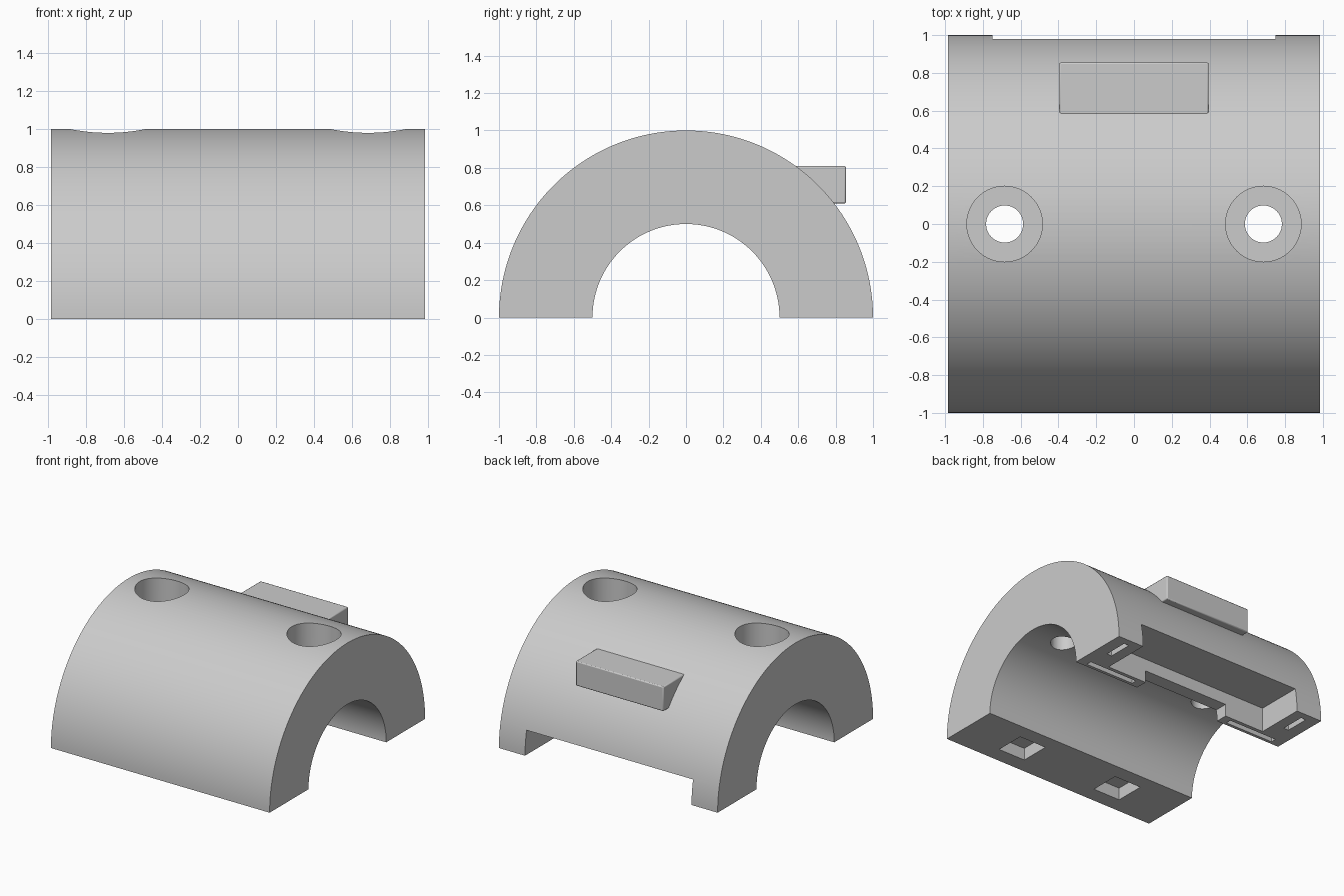
import bpy
import bmesh
import math

default = bpy.data.objects.get("Cube")
if default:
    bpy.data.objects.remove(default, do_unlink=True)

HALF_LEN, OUTER, INNER = 0.985, 1.0, 0.5
ARC_STEPS = 96

grey = bpy.data.materials.new("plain grey")
grey.use_nodes = True
grey.diffuse_color = (0.6, 0.6, 0.6, 1)
grey.node_tree.nodes["Principled BSDF"].inputs["Base Color"].default_value = (0.6, 0.6, 0.6, 1)


def add_object(name, bm):
    bmesh.ops.recalc_face_normals(bm, faces=bm.faces)
    mesh = bpy.data.meshes.new(name)
    bm.to_mesh(mesh)
    bm.free()
    mesh.materials.append(grey)
    obj = bpy.data.objects.new(name, mesh)
    bpy.context.collection.objects.link(obj)
    return obj


def box(name, xs, ys, zs):
    bm = bmesh.new()
    bmesh.ops.create_cube(bm, size=1)
    for v in bm.verts:
        v.co = [lo + (c + 0.5) * (hi - lo) for c, (lo, hi) in zip(v.co, (xs, ys, zs))]
    return add_object(name, bm)


def cylinder(name, radius, x, zs):
    bm = bmesh.new()
    bmesh.ops.create_cone(bm, cap_ends=True, segments=64, radius1=radius,
                          radius2=radius, depth=zs[1] - zs[0])
    bmesh.ops.translate(bm, verts=bm.verts, vec=(x, 0, sum(zs) / 2))
    return add_object(name, bm)


def activate(obj):
    bpy.ops.object.select_all(action='DESELECT')
    obj.select_set(True)
    bpy.context.view_layer.objects.active = obj


def cut(target, cutter):
    mod = target.modifiers.new("cut", 'BOOLEAN')
    mod.operation = 'DIFFERENCE'
    mod.solver = 'EXACT'
    mod.object = cutter
    activate(target)
    bpy.ops.object.modifier_apply(modifier=mod.name)
    bpy.data.objects.remove(cutter, do_unlink=True)


# Half ring body, extruded along x
bm = bmesh.new()
angles = [math.pi * i / ARC_STEPS for i in range(ARC_STEPS + 1)]
outline = [(OUTER, a) for a in angles] + [(INNER, a) for a in reversed(angles)]
verts = [bm.verts.new((-HALF_LEN, r * math.cos(a), r * math.sin(a))) for r, a in outline]
face = bm.faces.new(verts)
extruded = bmesh.ops.extrude_face_region(bm, geom=[face])
bmesh.ops.translate(bm, vec=(2 * HALF_LEN, 0, 0),
                    verts=[g for g in extruded["geom"] if isinstance(g, bmesh.types.BMVert)])
body = add_object("half_ring_body", bm)

# Wide recess under the rear foot, and the gap in its thin inner wall
cut(body, box("rear_recess", (-0.75, 0.75), (0.6, 1.2), (-0.2, 0.2)))
cut(body, box("wall_gap", (-0.39, 0.39), (0.4, 0.7), (-0.2, 0.1)))


def span(side, near, far):
    return sorted((side * near, side * far))


for side in (-1, 1):
    # Counterbored bolt holes
    cut(body, cylinder("counterbore", 0.2, side * 0.685, (0.7, 1.2)))
    cut(body, cylinder("bolt_hole", 0.098, side * 0.685, (0.3, 0.9)))
    # Square pockets under the front foot
    cut(body, box("pocket", span(side, 0.34, 0.585), (-0.87, -0.625), (-0.2, 0.1)))
    # Narrow slots under the rear foot
    cut(body, box("long_slot", span(side, 0.46, 0.9), (0.525, 0.57), (-0.2, 0.1)))
    cut(body, box("short_slot", span(side, 0.84, 0.885), (0.74, 0.94), (-0.2, 0.1)))

# Lug on the rear slope
lug = box("rear_lug", (-0.395, 0.395), (0.55, 0.855), (0.61, 0.81))
bevel = lug.modifiers.new("soft_edges", 'BEVEL')
bevel.width = 0.008
bevel.segments = 2

for obj in (body, lug):
    activate(obj)
    bpy.ops.object.shade_smooth_by_angle(angle=math.radians(25))
